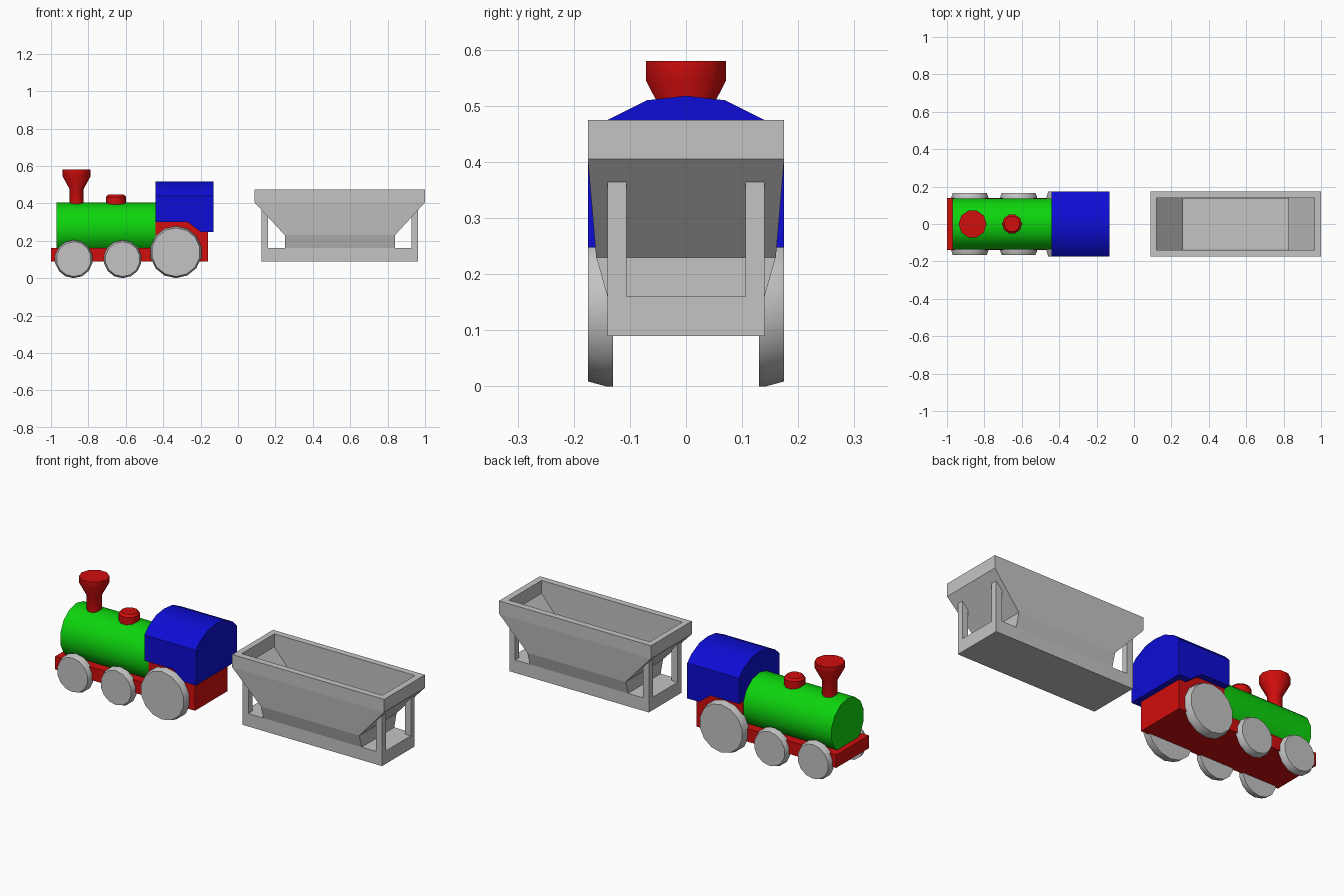
import bpy, bmesh, math
from mathutils import Matrix

if "Cube" in bpy.data.objects:
    bpy.data.objects.remove(bpy.data.objects["Cube"])


def material(name, rgb):
    m = bpy.data.materials.new(name)
    m.diffuse_color = (*rgb, 1)
    m.use_nodes = True
    m.node_tree.nodes["Principled BSDF"].inputs["Base Color"].default_value = m.diffuse_color
    return m


RED = material("red paint", (0.64, 0.004, 0.004))
GREEN = material("green paint", (0.004, 0.66, 0.004))
BLUE = material("blue paint", (0.004, 0.004, 0.66))
GREY = material("grey metal", (0.55, 0.55, 0.55))


def finish(name, bm, mat, smooth=False):
    bmesh.ops.recalc_face_normals(bm, faces=bm.faces)
    me = bpy.data.meshes.new(name)
    bm.to_mesh(me)
    bm.free()
    me.materials.append(mat)
    ob = bpy.data.objects.new(name, me)
    bpy.context.collection.objects.link(ob)
    if smooth:
        bpy.ops.object.select_all(action='DESELECT')
        ob.select_set(True)
        bpy.context.view_layer.objects.active = ob
        bpy.ops.object.shade_smooth_by_angle(angle=math.radians(38))
    return ob


def loft(name, rings, mat, smooth=False, matrix=None):
    """Skin successive rings of points and cap both ends."""
    bm = bmesh.new()
    loops = [[bm.verts.new(p) for p in r] for r in rings]
    for a, b in zip(loops, loops[1:]):
        n = len(a)
        for i in range(n):
            bm.faces.new((a[i], a[(i + 1) % n], b[(i + 1) % n], b[i]))
    bm.faces.new(loops[0])
    bm.faces.new(loops[-1])
    if matrix:
        bm.transform(matrix)
    return finish(name, bm, mat, smooth)


def rect(x0, x1, y, z):
    return [(x0, -y, z), (x1, -y, z), (x1, y, z), (x0, y, z)]


def box(name, x0, x1, y0, y1, z0, z1, mat):
    ring = lambda z: [(x0, y0, z), (x1, y0, z), (x1, y1, z), (x0, y1, z)]
    return loft(name, [ring(z0), ring(z1)], mat)


def turned(name, profile, sides, mat, matrix):
    """Stack of (radius, height) rings around local z."""
    rings = [[(r * math.cos(i * math.tau / sides), r * math.sin(i * math.tau / sides), h)
              for i in range(sides)] for r, h in profile]
    return loft(name, rings, mat, True, matrix)


# Locomotive chassis and lower cab
box("chassis", -1.0, -0.16, -0.14, 0.14, 0.09, 0.16, RED)
box("lower_cab", -0.44, -0.16, -0.139, 0.139, 0.10, 0.30, RED)

# Boiler
turned("boiler", [(0.141, -0.97), (0.141, -0.43)], 14, GREEN,
       Matrix.Translation((0, 0, 0.264)) @ Matrix.Rotation(math.pi / 2, 4, 'Y'))

# Chimney and steam dome
turned("chimney", [(0.037, 0.38), (0.037, 0.475), (0.075, 0.545), (0.075, 0.58)], 10, RED,
       Matrix.Translation((-0.863, 0, 0)))
turned("steam_dome", [(0.053, 0.38), (0.053, 0.435), (0.042, 0.447)], 10, RED,
       Matrix.Translation((-0.652, 0, 0)))

# Upper cab: cross-sections along x, the underside steps down at the rear
roof = [(0.175, 0.44), (0.14, 0.475), (0.07, 0.51), (0, 0.518),
        (-0.07, 0.51), (-0.14, 0.475), (-0.175, 0.44)]
loft("cab", [[(x, -0.175, z), (x, 0.175, z)] + [(x, y, h) for y, h in roof]
             for x, z in ((-0.44, 0.30), (-0.27, 0.30), (-0.20, 0.248), (-0.13, 0.248))],
     BLUE, True)

# Tapered wheels, three on each side
for name, x, r, w in (("front_wheel", -0.878, 0.102, 0.166),
                      ("middle_wheel", -0.617, 0.102, 0.166),
                      ("rear_wheel", -0.332, 0.139, 0.175)):
    for side, s in (("right", 1), ("left", -1)):
        turned(f"{name}_{side}", [(r, 0.13), (r, 0.142), (r - 0.009, w)], 14, GREY,
               Matrix.Translation((x, 0, r)) @ Matrix.Rotation(s * math.pi / 2, 4, 'X')
               @ Matrix.Rotation(math.pi / 2, 4, 'Z'))

# Wagon frame
box("wagon_base", 0.125, 0.963, -0.14, 0.14, 0.09, 0.16, GREY)

# Corner posts, with tops cut to the hopper slope
for name, outer, inner in (("near_post", 0.125, 0.16), ("far_post", 0.963, 0.928)):
    for side, s in (("front", -1), ("back", 1)):
        a, b = s * 0.106, s * 0.14
        ring = lambda zo, zi: [(outer, a, zo), (inner, a, zi), (inner, b, zi), (outer, b, zo)]
        loft(f"{name}_{side}", [ring(0.155, 0.155), ring(0.37, 0.332)], GREY)

# Hopper: outside wall up, over the rim, inside wall down to the floor
loft("hopper", [rect(0.25, 0.84, 0.14, 0.16), rect(0.25, 0.84, 0.16, 0.23),
                rect(0.088, 1.0, 0.175, 0.405), rect(0.088, 1.0, 0.175, 0.475),
                rect(0.12, 0.965, 0.14, 0.475), rect(0.12, 0.965, 0.14, 0.405),
                rect(0.262, 0.825, 0.138, 0.245), rect(0.262, 0.825, 0.136, 0.165)], GREY)
